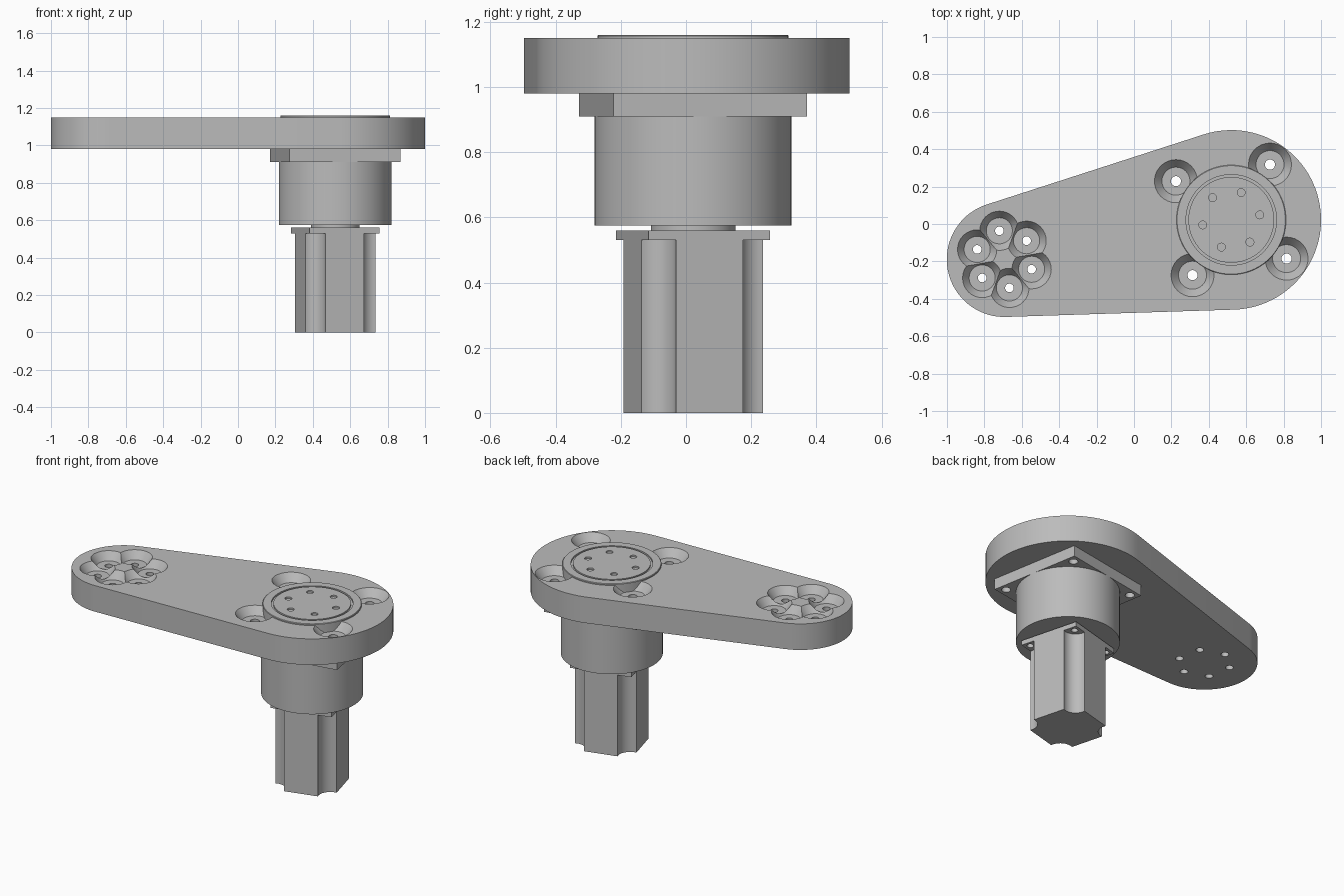
import bpy, bmesh
from math import radians, sin, cos, acos, atan2, hypot, pi
from mathutils import Matrix

old = bpy.data.objects.get("Cube")
if old:
    bpy.data.objects.remove(old, do_unlink=True)

AXIS = (0.52, 0.022)      # drive axis
TIP = (-0.693, -0.189)    # centre of the bolt ring at the arm's narrow end

grey = bpy.data.materials.new("plain grey")
grey.use_nodes = True
grey.diffuse_color = (0.5, 0.5, 0.5, 1)
grey.node_tree.nodes["Principled BSDF"].inputs["Base Color"].default_value = (0.5, 0.5, 0.5, 1)


def finish(name, bm, centre=(0, 0), turn=0):
    """Turn a bmesh into a placed object."""
    bmesh.ops.remove_doubles(bm, verts=bm.verts, dist=1e-5)
    bmesh.ops.recalc_face_normals(bm, faces=bm.faces)
    bm.transform(Matrix.Translation((*centre, 0)) @ Matrix.Rotation(radians(turn), 4, 'Z'))
    mesh = bpy.data.meshes.new(name)
    bm.to_mesh(mesh)
    bm.free()
    mesh.materials.append(grey)
    obj = bpy.data.objects.new(name, mesh)
    bpy.context.collection.objects.link(obj)
    return obj


def prism(name, outline, z0, z1, centre=(0, 0), turn=0):
    """Extrude a flat outline from z0 to z1."""
    bm = bmesh.new()
    face = bm.faces.new([bm.verts.new((x, y, z0)) for x, y in outline])
    top = bmesh.ops.extrude_face_region(bm, geom=[face])["geom"]
    bmesh.ops.translate(bm, vec=(0, 0, z1 - z0),
                        verts=[v for v in top if isinstance(v, bmesh.types.BMVert)])
    return finish(name, bm, centre, turn)


def lathe(name, profile, centre, steps=64):
    """Spin (radius, z) points about a vertical axis."""
    bm = bmesh.new()
    verts = [bm.verts.new((r, 0, z)) for r, z in profile]
    edges = [bm.edges.new(pair) for pair in zip(verts, verts[1:])]
    bmesh.ops.spin(bm, geom=verts + edges, axis=(0, 0, 1), cent=(0, 0, 0),
                   angle=2 * pi, steps=steps)
    return finish(name, bm, centre)


def arc(cx, cy, r, a0, a1, steps):
    return [(cx + r * cos(a0 + (a1 - a0) * i / steps),
             cy + r * sin(a0 + (a1 - a0) * i / steps)) for i in range(steps + 1)]


def ring(centre, r, count, start):
    return [(centre[0] + r * cos(radians(start) + 2 * pi * i / count),
             centre[1] + r * sin(radians(start) + 2 * pi * i / count)) for i in range(count)]


def cut(obj, spots, profile):
    """Subtract a lathed cutter at every spot."""
    bpy.context.view_layer.objects.active = obj
    for spot in spots:
        cutter = lathe("cutter", profile, spot, 32)
        cutter.hide_render = True
        mod = obj.modifiers.new("hole", 'BOOLEAN')
        mod.operation, mod.solver, mod.object = 'DIFFERENCE', 'EXACT', cutter
        bpy.ops.object.modifier_apply(modifier=mod.name)
        bpy.data.objects.remove(cutter, do_unlink=True)


def drill(r, z0, z1):
    return [(0, z0), (r, z0), (r, z1), (0, z1)]


def bolt_well(top_r, floor_r, hole_r):
    """Tapered counterbore with a through hole."""
    return [(0, 0.9), (hole_r, 0.9), (hole_r, 1.1), (floor_r, 1.1),
            (top_r, 1.15), (top_r, 1.2), (0, 1.2)]


def square(half):
    return [(half, half), (-half, half), (-half, -half), (half, -half)]


# Tapered arm: two end arcs joined by their tangents
big, small = 0.48, 0.308
dx, dy = TIP[0] - AXIS[0], TIP[1] - AXIS[1]
aim, spread = atan2(dy, dx), acos((big - small) / hypot(dx, dy))
outline = arc(*AXIS, big, aim + spread, aim + 2 * pi - spread, 56)
outline += arc(*TIP, small, aim - spread, aim + spread, 36)
arm = prism("arm", outline, 0.98, 1.15)
flange_bolts = ring(AXIS, 0.361, 4, 55)
cut(arm, ring(TIP, 0.155, 6, 40), bolt_well(0.105, 0.07, 0.023))
cut(arm, flange_bolts, bolt_well(0.115, 0.075, 0.027))

# Output disc with a ring groove and blind holes
disc = lathe("output_disc", [(0, 0.985), (0.293, 0.985), (0.293, 1.157), (0.29, 1.16),
                             (0.242, 1.16), (0.242, 1.145), (0.229, 1.145),
                             (0.229, 1.16), (0, 1.16)], AXIS, 96)
cut(disc, ring(AXIS, 0.155, 6, 10), drill(0.021, 1.12, 1.2))

# Gearbox: square flange, round housing and neck
flange = prism("gearbox_flange", square(0.302), 0.91, 0.98, AXIS, 10)
cut(flange, flange_bolts, drill(0.027, 0.85, 1.05))
housing = lathe("gearbox_housing", [(0, 0.575), (0.302, 0.575), (0.302, 0.912), (0, 0.912)], AXIS, 96)
neck = lathe("neck", drill(0.13, 0.55, 0.58), AXIS)

# Motor: flange and body with scooped corners
motor_flange = prism("motor_flange", square(0.193), 0.53, 0.56, AXIS, 15)
cut(motor_flange, ring(AXIS, 0.222, 4, 60), drill(0.02, 0.5, 0.6))
scoop = arc(0.18, 0.18, 0.075, radians(280), radians(170), 12)
body = []
for quarter in range(4):
    c, s = cos(quarter * pi / 2), sin(quarter * pi / 2)
    body += [(x * c - y * s, x * s + y * c) for x, y in scoop]
motor = prism("motor_body", body, 0, 0.53, AXIS, 15)

# Smooth round walls, keep sharp rims
bpy.ops.object.select_all(action='DESELECT')
for obj in (arm, disc, flange, housing, neck, motor_flange, motor):
    obj.select_set(True)
bpy.context.view_layer.objects.active = arm
bpy.ops.object.shade_smooth_by_angle(angle=radians(30))
